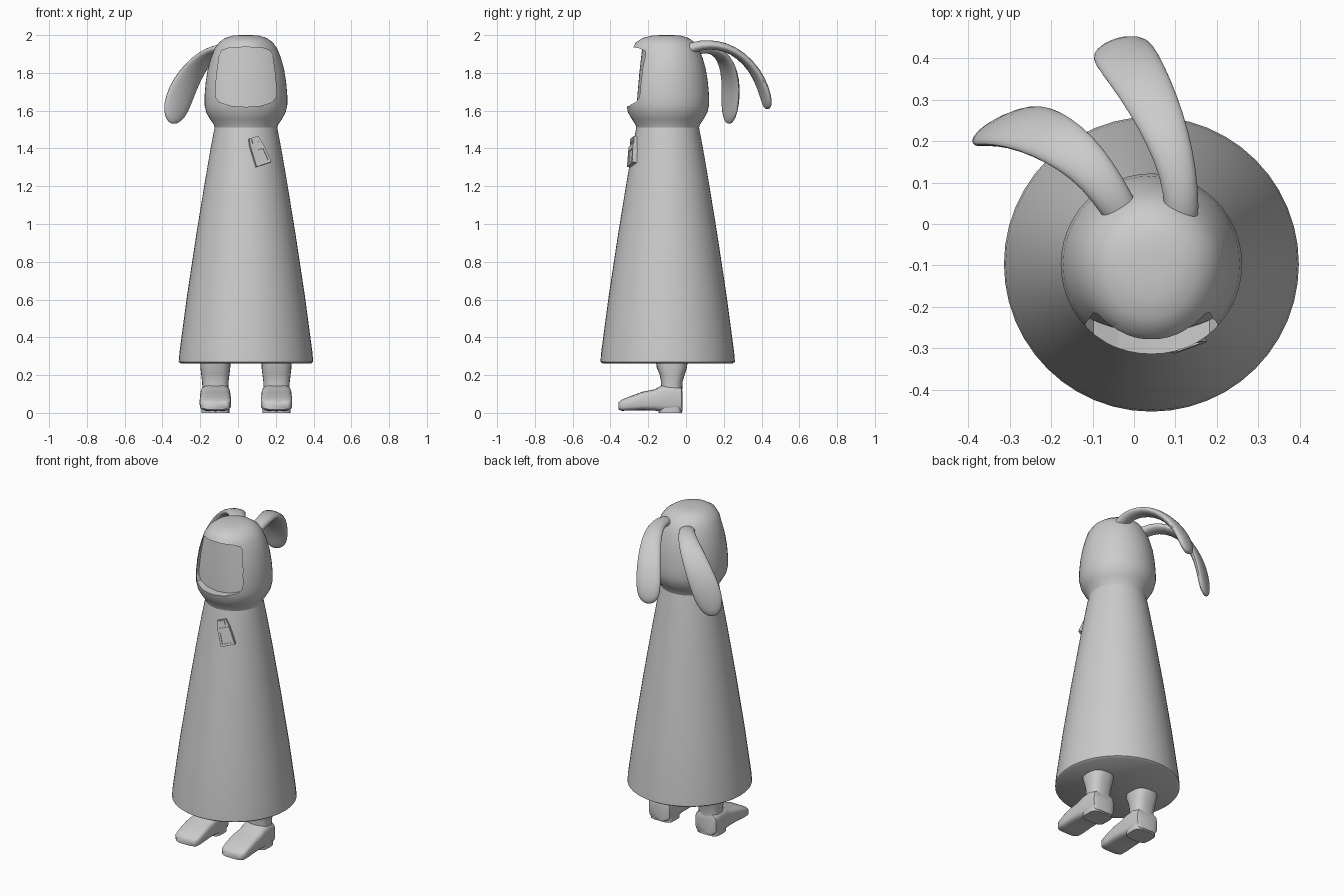
import bpy, bmesh, math
from mathutils import Vector, Euler, Matrix

if "Cube" in bpy.data.objects:
    bpy.data.objects.remove(bpy.data.objects["Cube"])

CX, CY = 0.042, -0.097   # axis of the robe and hood


def loft(name, rings, smooth=40, levels=0):
    """Skin a list of closed rings and cap both ends."""
    bm = bmesh.new()
    rows = [[bm.verts.new(p) for p in ring] for ring in rings]
    n = len(rows[0])
    for a, b in zip(rows, rows[1:]):
        for i in range(n):
            j = (i + 1) % n
            bm.faces.new((a[i], a[j], b[j], b[i]))
    bm.faces.new(rows[0])
    bm.faces.new(rows[-1])
    bmesh.ops.recalc_face_normals(bm, faces=bm.faces)
    me = bpy.data.meshes.new(name)
    bm.to_mesh(me)
    bm.free()
    ob = bpy.data.objects.new(name, me)
    bpy.context.collection.objects.link(ob)
    if levels:
        ob.modifiers.new("subsurf", 'SUBSURF').levels = levels
        ob.modifiers["subsurf"].render_levels = levels
    finish(ob, smooth)
    return ob


def finish(ob, angle):
    bpy.ops.object.select_all(action='DESELECT')
    ob.select_set(True)
    bpy.context.view_layer.objects.active = ob
    bpy.ops.object.shade_smooth_by_angle(angle=math.radians(angle))


def ring(cx, cy, z, rx, ry, n=48, power=2):
    """Horizontal (super)ellipse."""
    pts = []
    for i in range(n):
        c, s = math.cos(2 * math.pi * i / n), math.sin(2 * math.pi * i / n)
        e = 2 / power
        pts.append(Vector((cx + rx * math.copysign(abs(c) ** e, c),
                           cy + ry * math.copysign(abs(s) ** e, s), z)))
    return pts


def boolean(ob, cutter):
    m = ob.modifiers.new("cut", 'BOOLEAN')
    m.operation, m.solver, m.object = 'DIFFERENCE', 'EXACT', cutter
    bpy.ops.object.select_all(action='DESELECT')
    bpy.context.view_layer.objects.active = ob
    ob.select_set(True)
    bpy.ops.object.modifier_apply(modifier="cut")
    bpy.data.objects.remove(cutter)


# Robe
robe = [(0.345, 0.262), (0.356, 0.27), (0.352, 0.32), (0.312, 0.62), (0.262, 0.95),
        (0.218, 1.22), (0.187, 1.4), (0.168, 1.5), (0.163, 1.525)]
loft("robe", [ring(CX, CY, z, r, r) for r, z in robe])

# Hood, with the brow stretched forward
hood_profile = [(0.163, 1.5), (0.17, 1.525), (0.19, 1.555), (0.21, 1.59), (0.219, 1.63),
                (0.219, 1.68), (0.213, 1.75), (0.202, 1.82), (0.185, 1.88), (0.165, 1.93),
                (0.142, 1.962), (0.11, 1.985), (0.07, 1.997), (0.03, 2.0)]
rings = [ring(CX, CY, z, r, r) for r, z in hood_profile]
for rg in rings:
    for p in rg:
        if p.y < CY:
            p.y = CY + (p.y - CY) * (1 + 0.2 * min(1, max(0, (p.z - 1.87) / 0.1)))
hood = loft("hood", rings)

# Face opening: outline prism whose back is shaped by a flattened cone
half = [(0, 1.937), (0.09, 1.932), (0.128, 1.918), (0.14, 1.895), (0.155, 1.79),
        (0.162, 1.70), (0.159, 1.67), (0.14, 1.645), (0.08, 1.626), (0, 1.62)]
outline = half + [(-x, z) for x, z in half[-2:0:-1]]
opening = loft("opening_cutter", [[(CX + x, y, z) for x, z in outline] for y in (-0.5, -0.1)])
face = loft("face_form", [ring(CX, CY, 1.5, 0.26, 0.172, 64), ring(CX, CY, 1.66, 0.25, 0.162, 64),
                          ring(CX, CY, 1.8, 0.235, 0.15, 64), ring(CX, CY, 2.05, 0.19, 0.122, 64)])
boolean(opening, face)
boolean(hood, opening)
finish(hood, 35)


# Ears: flattened tubes; each path point is x, y, z, half width, half thickness
def ear(name, path, side_a, side_b):
    rings = []
    n = len(path)
    for k, (x, y, z, w, t) in enumerate(path):
        a, b = Vector(path[max(k - 1, 0)][:3]), Vector(path[min(k + 1, n - 1)][:3])
        tan = (b - a).normalized()
        side = Vector(side_a).lerp(Vector(side_b), k / (n - 1))
        side = (side - tan * side.dot(tan)).normalized()
        up = tan.cross(side)
        rings.append([Vector((x, y, z)) + side * w * math.cos(q) + up * t * math.sin(q)
                      for q in [i * math.tau / 16 for i in range(16)]])
    loft(name, rings, 60, 1)


ear("right_ear", [(0.115, -0.03, 1.90, 0.04, 0.03), (0.116, 0.04, 1.94, 0.042, 0.03),
                  (0.108, 0.12, 1.952, 0.045, 0.025), (0.083, 0.205, 1.94, 0.054, 0.024),
                  (0.047, 0.29, 1.895, 0.063, 0.024), (0.005, 0.365, 1.815, 0.072, 0.025),
                  (-0.025, 0.41, 1.72, 0.077, 0.026), (-0.038, 0.427, 1.65, 0.066, 0.024),
                  (-0.042, 0.43, 1.62, 0.042, 0.018), (-0.043, 0.43, 1.608, 0.015, 0.008)],
    (1, 0.1, 0), (1, 0.35, 0))
ear("left_ear", [(0.0, -0.02, 1.88, 0.04, 0.03), (-0.04, 0.045, 1.925, 0.045, 0.03),
                 (-0.085, 0.115, 1.932, 0.05, 0.025), (-0.14, 0.172, 1.91, 0.06, 0.024),
                 (-0.2, 0.212, 1.86, 0.069, 0.024), (-0.255, 0.234, 1.785, 0.078, 0.025),
                 (-0.3, 0.238, 1.7, 0.085, 0.026), (-0.33, 0.23, 1.61, 0.08, 0.025),
                 (-0.344, 0.225, 1.555, 0.052, 0.02), (-0.349, 0.223, 1.53, 0.016, 0.008)],
    (0.85, 0.5, 0), (0.8, 0.45, 0))

# Legs and feet
for side, s in (("left", -1), ("right", 1)):
    x = CX + s * 0.162
    leg = [(0.04, 0.066, 0.056, -0.077), (0.12, 0.068, 0.057, -0.077), (0.165, 0.07, 0.057, -0.075),
           (0.205, 0.075, 0.067, -0.073), (0.24, 0.079, 0.08, -0.075), (0.28, 0.08, 0.085, -0.075)]
    loft(side + "_leg", [ring(x, cy, z, rx, ry, 24, 2.6) for z, rx, ry, cy in leg])
    # foot stations: y, half width, bottom, top
    foot = [(-0.018, 0.06, 0.01, 0.11), (-0.025, 0.072, 0.005, 0.135), (-0.07, 0.078, 0.005, 0.15),
            (-0.13, 0.08, 0.006, 0.145), (-0.165, 0.081, 0.012, 0.125), (-0.23, 0.083, 0.014, 0.112),
            (-0.3, 0.083, 0.012, 0.086), (-0.34, 0.078, 0.011, 0.07), (-0.358, 0.062, 0.018, 0.055)]
    rings = []
    for y, w, lo, hi in foot:
        flat = ring(0, 0, 0, w, (hi - lo) / 2, 24, 4)
        rings.append([(x + p.x, y, (lo + hi) / 2 + p.y) for p in flat])
    loft(side + "_foot", rings, 50)
    # heel block
    loft(side + "_heel", [ring(x, -0.083, z, 0.074, 0.062, 24, 4) for z in (0, 0.03)])

# Name tag clipped to the chest: tapered slabs in a tilted frame
frame = Matrix.Translation((0.107, -0.281, 1.387)) @ Euler(
    (math.radians(-10), math.radians(-18), math.radians(20))).to_matrix().to_4x4()


def slab(name, z0, z1, w0, w1, front, back):
    loft(name, [[frame @ Vector((u * w, v, z)) for u, v in
                 ((-1, back), (-1, front), (1, front), (1, back))]
                for z, w in ((z0, w0), (z1, w1))], 30)


slab("tag_card", -0.078, 0.03, 0.043, 0.036, -0.008, 0.012)
slab("tag_frame_bottom", -0.078, -0.064, 0.043, 0.042, -0.014, 0)
slab("tag_frame_top", 0.004, 0.03, 0.038, 0.036, -0.014, 0)
for s in (-1, 1):
    loft("tag_frame_side", [[frame @ Vector((s * u, v, z)) for u, v in
                             ((w - 0.012, 0), (w - 0.012, -0.014), (w, -0.014), (w, 0))]
                            for z, w in ((-0.066, 0.0425), (0.006, 0.038))], 30)
slab("tag_strap", 0.03, 0.076, 0.036, 0.026, -0.008, 0.012)
slab("tag_clip", 0.045, 0.07, 0.018, 0.016, -0.014, 0)
